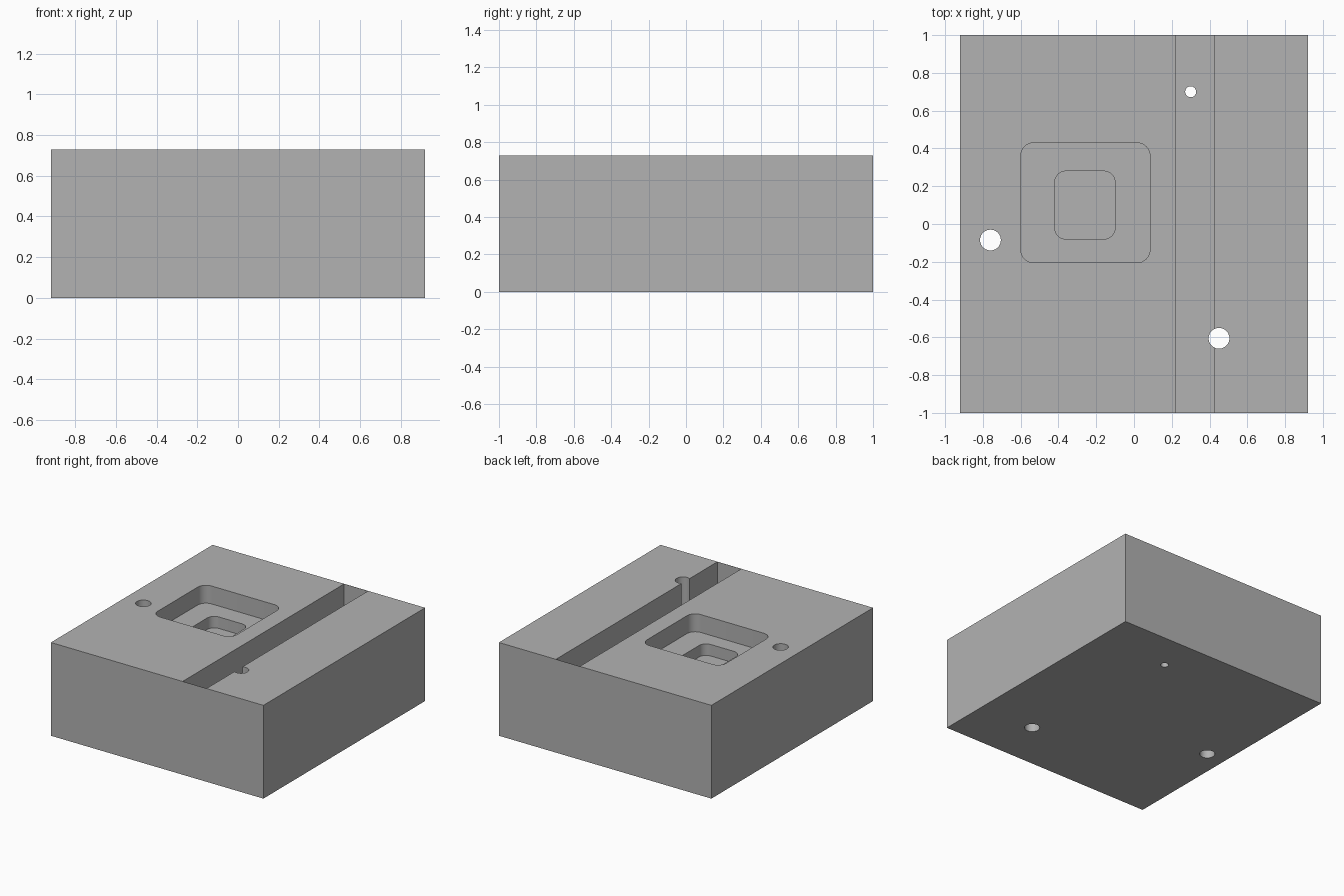
import bpy, bmesh, math

cube = bpy.data.objects.get("Cube")
if cube:
    bpy.data.objects.remove(cube, do_unlink=True)

HEIGHT = 0.73
TOP = HEIGHT + 0.1

grey = bpy.data.materials.new("plain grey")
grey.use_nodes = True
colour = (0.448, 0.448, 0.448, 1)
grey.diffuse_color = colour
grey.node_tree.nodes["Principled BSDF"].inputs["Base Color"].default_value = colour


def rounded_outline(x0, x1, y0, y1, radius, steps=8):
    """Rectangle outline, with arcs at the corners when radius is set."""
    if radius == 0:
        return [(x0, y0), (x1, y0), (x1, y1), (x0, y1)]
    centres = [(x1 - radius, y1 - radius), (x0 + radius, y1 - radius),
               (x0 + radius, y0 + radius), (x1 - radius, y0 + radius)]
    points = []
    for quarter, (cx, cy) in enumerate(centres):
        for i in range(steps + 1):
            a = (quarter + i / steps) * math.pi / 2
            points.append((cx + radius * math.cos(a), cy + radius * math.sin(a)))
    return points


def circle_outline(cx, cy, radius, sides=40):
    return [(cx + radius * math.cos(i * math.tau / sides),
             cy + radius * math.sin(i * math.tau / sides)) for i in range(sides)]


def prism(name, outline, z0, z1):
    """Extrude a flat outline from z0 up to z1."""
    bm = bmesh.new()
    face = bm.faces.new([bm.verts.new((x, y, z0)) for x, y in outline])
    new = bmesh.ops.extrude_face_region(bm, geom=[face])["geom"]
    bmesh.ops.translate(bm, vec=(0, 0, z1 - z0),
                        verts=[v for v in new if isinstance(v, bmesh.types.BMVert)])
    bmesh.ops.recalc_face_normals(bm, faces=bm.faces)
    mesh = bpy.data.meshes.new(name)
    bm.to_mesh(mesh)
    bm.free()
    mesh.materials.append(grey)
    obj = bpy.data.objects.new(name, mesh)
    bpy.context.collection.objects.link(obj)
    return obj


# Solid block
block = prism("block", rounded_outline(-0.92, 0.92, -1, 1, 0), 0, HEIGHT)

# Stepped pocket, long channel with very thin end walls, and through holes
cutters = [
    prism("outer_pocket", rounded_outline(-0.6, 0.085, -0.205, 0.43, 0.07), HEIGHT - 0.14, TOP),
    prism("inner_pocket", rounded_outline(-0.42, -0.1, -0.08, 0.28, 0.06), HEIGHT - 0.23, TOP),
    prism("channel", rounded_outline(0.22, 0.427, -0.998, 0.998, 0), HEIGHT - 0.25, TOP),
    prism("side_hole", circle_outline(-0.76, -0.085, 0.055), -0.1, TOP + 0.05),
    prism("front_hole", circle_outline(0.45, -0.605, 0.055), -0.1, TOP + 0.05),
    prism("channel_hole", circle_outline(0.3, 0.7, 0.029), -0.1, TOP + 0.05),
]

bpy.ops.object.select_all(action="DESELECT")
block.select_set(True)
bpy.context.view_layer.objects.active = block
for cutter in cutters:
    cutter.hide_render = True
    cut = block.modifiers.new(cutter.name, "BOOLEAN")
    cut.operation = "DIFFERENCE"
    cut.solver = "EXACT"
    cut.object = cutter
    bpy.ops.object.modifier_apply(modifier=cut.name)
    bpy.data.objects.remove(cutter, do_unlink=True)

bpy.ops.object.shade_smooth_by_angle(angle=math.radians(30))
